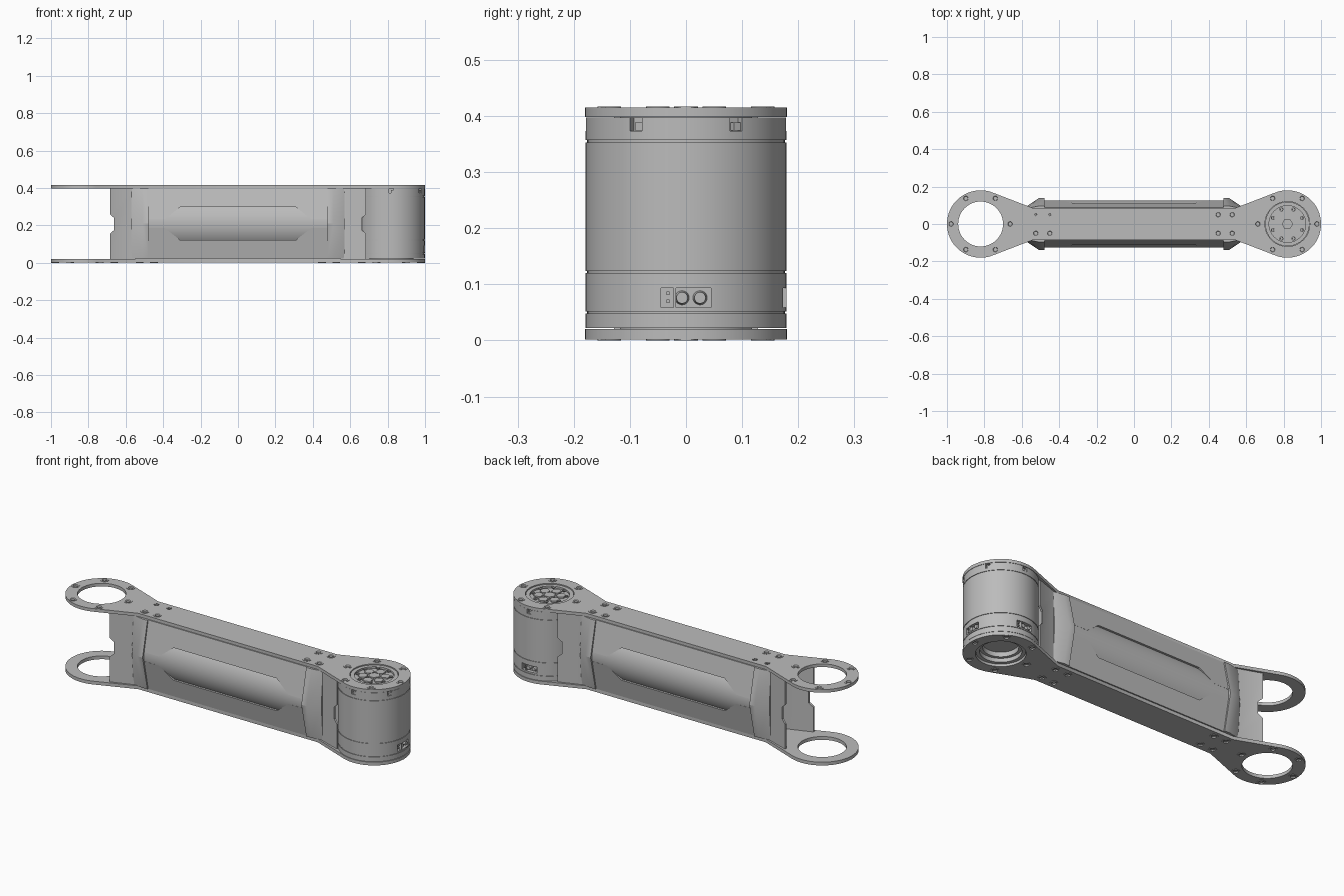
import bpy, bmesh
from math import pi, cos, sin, radians, acos, atan2, hypot
from mathutils import Matrix, Vector

cube = bpy.data.objects.get("Cube")
if cube:
    bpy.data.objects.remove(cube, do_unlink=True)

grey = bpy.data.materials.new("satin_grey")
grey.use_nodes = True
grey.diffuse_color = (0.5, 0.5, 0.5, 1)
grey.node_tree.nodes["Principled BSDF"].inputs["Base Color"].default_value = (0.5, 0.5, 0.5, 1)

END, R, H, MID = 0.82, 0.18, 0.417, 0.21   # joint centre, joint radius, height, ridge height
made = []


def finish(name, bm):
    bmesh.ops.recalc_face_normals(bm, faces=bm.faces)
    me = bpy.data.meshes.new(name)
    bm.to_mesh(me)
    bm.free()
    me.materials.append(grey)
    ob = bpy.data.objects.new(name, me)
    bpy.context.collection.objects.link(ob)
    made.append(ob)
    return ob


def loft(name, rings):
    """Skin closed rings of 3D points and cap both ends."""
    bm = bmesh.new()
    vs = [[bm.verts.new(p) for p in ring] for ring in rings]
    n = len(vs[0])
    for a, b in zip(vs, vs[1:]):
        for i in range(n):
            bm.faces.new((a[i], a[(i + 1) % n], b[(i + 1) % n], b[i]))
    bm.faces.new(vs[0])
    bm.faces.new(vs[-1])
    return finish(name, bm)


def slab(name, pts, z0, z1):
    return loft(name, [[(x, y, z) for x, y in pts] for z in (z0, z1)])


def circle(cx, cy, r, n=48, phase=0):
    return [(cx + r * cos(phase + 2 * pi * i / n), cy + r * sin(phase + 2 * pi * i / n)) for i in range(n)]


def block(name, centre, size, turn=0, pivot=(0, 0, 0)):
    bm = bmesh.new()
    m = (Matrix.Translation(pivot) @ Matrix.Rotation(turn, 4, 'Z')
         @ Matrix.Translation(centre) @ Matrix.Diagonal((*size, 1)))
    bmesh.ops.create_cube(bm, size=1, matrix=m)
    return finish(name, bm)


def cut(ob, cutters):
    for c in cutters:
        c.hide_render = True
        mod = ob.modifiers.new("cut", 'BOOLEAN')
        mod.operation, mod.solver, mod.object = 'DIFFERENCE', 'EXACT', c
    bpy.context.view_layer.update()
    me = bpy.data.meshes.new_from_object(ob.evaluated_get(bpy.context.evaluated_depsgraph_get()))
    ob.modifiers.clear()
    ob.data = me
    for c in cutters:
        made.remove(c)
        bpy.data.objects.remove(c, do_unlink=True)


def lathe(name, profile, cx, n=72):
    bm = bmesh.new()
    vs = [bm.verts.new((r, 0, z)) for r, z in profile]
    es = [bm.edges.new(p) for p in zip(vs, vs[1:])]
    bmesh.ops.spin(bm, geom=vs + es, cent=(0, 0, 0), axis=(0, 0, 1), angle=2 * pi, steps=n, use_duplicate=False)
    bmesh.ops.remove_doubles(bm, verts=bm.verts, dist=1e-5)
    bmesh.ops.translate(bm, verts=bm.verts, vec=(cx, 0, 0))
    return finish(name, bm)


def screw(name, x, y, z, up, r=0.021):
    """Round head with a hexagonal socket."""
    bm = bmesh.new()
    levels = [(r, 0, 24), (r, 0.002, 24), (r * 0.6, 0.002, 24), (r * 0.5, -0.004, 24)]
    rings = [[bm.verts.new((x + px, y + py, z + up * h)) for px, py in circle(0, 0, q, n)] for q, h, n in levels]
    for a, b in zip(rings, rings[1:]):
        for i in range(24):
            bm.faces.new((a[i], a[(i + 1) % 24], b[(i + 1) % 24], b[i]))
    bm.faces.new(rings[-1])
    return finish(name, bm)


# Link plate outline: two round ends with tangents to a narrow waist
NECK = (0.54, 0.085)
dx, dy = NECK[0] - END, NECK[1]
tangent = atan2(dy, dx) - acos(R / hypot(dx, dy))
arc = [(END + R * cos(a), R * sin(a)) for a in [-tangent + 2 * tangent * i / 48 for i in range(49)]]
half = [(NECK[0], -NECK[1])] + arc + [NECK]
outline = half + [(-x, -y) for x, y in half]

ring_spots = [(s * END + 0.158 * cos(k * pi / 3), 0.158 * sin(k * pi / 3)) for s in (-1, 1) for k in range(6)]
bar_spots = [(s * x, y) for s in (-1, 1) for x in (0.45, 0.525) for y in (-0.05, 0.05)]

for label, z0, z1, up in (("bottom", 0.002, 0.02, -1), ("top", 0.398, H - 0.002, 1)):
    plate = slab(label + "_plate", outline, z0, z1)
    face = z1 if up > 0 else z0
    holes = [slab("hole", circle(s * END, 0, 0.12), z0 - 0.1, z1 + 0.1) for s in (-1, 1)]
    holes += [slab("hole", circle(x, y, 0.013, 16), face - 0.006, face + 0.006) for x, y in ring_spots + bar_spots]
    cut(plate, holes)
    for x, y in ring_spots + bar_spots:
        small = x < 0 and y == 0.05 and up > 0 and (x, y) in bar_spots
        screw(label + "_screw", x, y, face, up, 0.01 if small else 0.021)

# Side walls with flared, notched ends
for s in (-1, 1):
    path = [(-0.685, 0.128), (-0.55, 0.08), (0.55, 0.08), (0.685, 0.128)]
    wall = loft("side_wall", [[(x, s * y, 0.02), (x, s * (y - 0.012), 0.02), (x, s * (y - 0.012), 0.398),
                               (x, s * y, 0.398)] for x, y in path])
    notches = []
    for e in (-1, 1):
        shape = [(0.70, 0.155), (0.685, 0.155), (0.663, 0.175), (0.663, 0.24), (0.685, 0.26), (0.70, 0.26)]
        notches.append(loft("notch", [[(e * x, s * y, z) for x, z in shape] for y in (0.05, 0.2)]))
    cut(wall, notches)
    block("bulkhead", (s * 0.5, 0, MID), (0.02, 0.15, 0.376))

# Side covers: ridged panel with a window, rounded core behind it, tapered end caps
for s in (-1, 1):
    def ridge(x, peak, edge, low=0.022, high=0.397):
        return [(x, s * y, z) for y, z in ((0.078, low), (edge, low), (peak, MID), (edge, high), (0.078, high))]

    panel = loft("cover_panel", [ridge(x, 0.129, 0.089) for x in (-0.48, 0.48)])
    quarter = [(0.5, 0.025), (0.39, 0.025), (0.31, 0.088)]
    window = quarter + [(-x, z) for x, z in reversed(quarter)]
    window += [(-x, -z) for x, z in window]
    cut(panel, [loft("window", [[(x, s * y, MID + z) for x, z in window] for y in (0.085, 0.2)])])

    bend = [radians(-40 + 80 * i / 24) for i in range(25)]
    core = [(-0.035 + 0.16 * cos(a), MID + 0.16 * sin(a)) for a in bend]
    loft("rounded_core", [[(x, s * y, z) for y, z in core] for x in (-0.479, 0.479)])

    for e in (-1, 1):
        loft("cover_end_cap", [ridge(e * 0.478, 0.138, 0.096), ridge(e * 0.51, 0.138, 0.096),
                               ridge(e * 0.57, 0.098, 0.084)])

# Joint motor housing with seams, bottom recess and top recess
r, g = 0.179, 0.176
housing = [(0, 0.06), (0.085, 0.06), (0.085, 0.035), (0.1, 0.035), (0.1, 0.014), (0.118, 0.014), (0.118, 0.022), (r, 0.022)]
for z in (0.05, 0.122, 0.355):
    housing += [(r, z - 0.002), (g, z - 0.002), (g, z + 0.002), (r, z + 0.002)]
housing += [(r, 0.397), (0.118, 0.397), (0.118, 0.41), (0.098, 0.41), (0.098, 0.4), (0, 0.4)]
motor = lathe("motor_housing", housing, END)

# Sockets around the housing
hub = (END, 0, 0)
pockets = [block("pocket", (r, 0, 0.385), (0.03, 0.024, 0.024), radians(30 + 60 * k), hub) for k in range(6)]
pockets += [block("pocket", (r, 0, 0.076), (0.04, 0.09, 0.034), k * pi / 2, hub) for k in range(2)]
cut(motor, pockets)
for k in range(6):
    block("latch", (0.17, 0.004, 0.381), (0.012, 0.014, 0.014), radians(30 + 60 * k), hub)
for k in range(2):
    turn = k * pi / 2
    block("port_divider", (0.169, -0.02, 0.076), (0.02, 0.004, 0.034), turn, hub)
    for y in (-0.007, 0.025):
        bm = bmesh.new()
        m = (Matrix.Translation(hub) @ Matrix.Rotation(turn, 4, 'Z') @ Matrix.Translation((0.166, y, 0.076))
             @ Matrix.Rotation(pi / 2, 4, 'Y'))
        bmesh.ops.create_cone(bm, cap_ends=True, segments=20, radius1=0.013, radius2=0.01, depth=0.018, matrix=m)
        finish("port_plug", bm)
    for z in (0.07, 0.084):
        block("port_pin", (0.165, -0.032, z), (0.014, 0.006, 0.006), turn, hub)

# Output face: central hexagon, six lobes and a circle of bolts
slab("hub_hexagon", circle(END, 0, 0.03, 6), 0.399, 0.41)
for k in range(6):
    a = pi / 6 + k * pi / 3
    slab("hub_lobe", circle(END + 0.056 * cos(a), 0.056 * sin(a), 0.025, 6, a), 0.399, 0.408)
for k in range(8):
    a = k * pi / 4 + pi / 8
    screw("hub_bolt", END + 0.084 * cos(a), 0.084 * sin(a), 0.409, 1, 0.011)

# Smooth the round parts and keep the hard edges
bpy.ops.object.select_all(action='DESELECT')
for ob in made:
    ob.select_set(True)
bpy.context.view_layer.objects.active = made[0]
bpy.ops.object.shade_smooth_by_angle(angle=radians(25))
